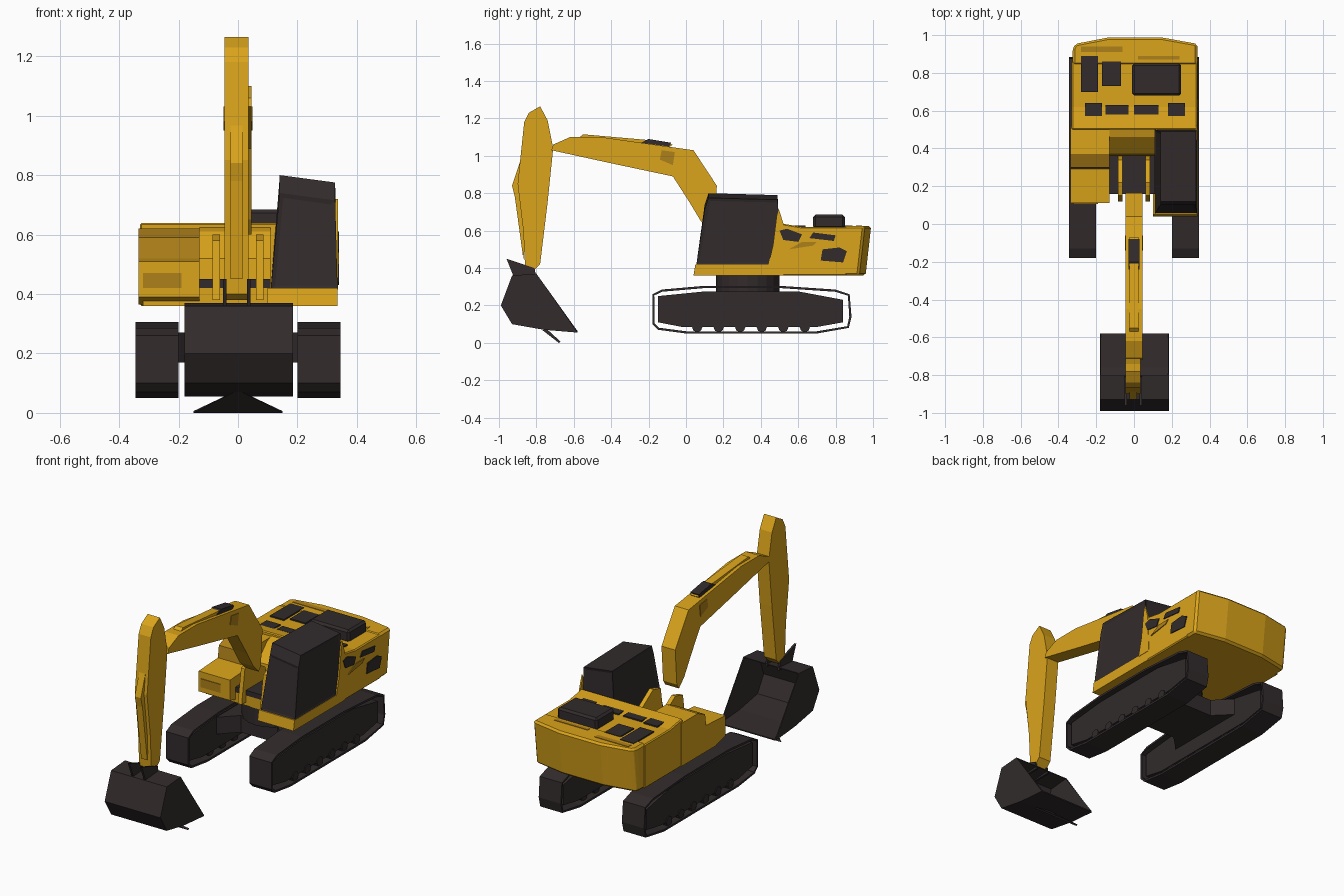
import bpy, bmesh, math
from mathutils import Vector

if "Cube" in bpy.data.objects:
    bpy.data.objects.remove(bpy.data.objects["Cube"])


def material(name, rgb):
    m = bpy.data.materials.new(name)
    m.use_nodes = True
    m.diffuse_color = (*rgb, 1)
    m.node_tree.nodes["Principled BSDF"].inputs["Base Color"].default_value = (*rgb, 1)
    return m


YELLOW = material("machine yellow", (0.7, 0.37, 0.011))
WORN = material("worn yellow", (0.43, 0.22, 0.01))
DARK = material("dark steel", (0.032, 0.024, 0.025))


def finish(name, bm, mat, bevel=0):
    bmesh.ops.recalc_face_normals(bm, faces=bm.faces)
    me = bpy.data.meshes.new(name)
    bm.to_mesh(me)
    bm.free()
    me.materials.append(mat)
    ob = bpy.data.objects.new(name, me)
    bpy.context.collection.objects.link(ob)
    if bevel:
        mod = ob.modifiers.new("edge", "BEVEL")
        mod.width = bevel
        mod.segments = 1
    return ob


def prism(name, pts, a, b, mat, bevel=0, plan=False):
    """Extrude a side (y, z) outline along x, or a plan (x, y) outline along z."""
    bm = bmesh.new()
    def place(p, d):
        return (p[0], p[1], d) if plan else (d, p[0], p[1])
    face = bm.faces.new([bm.verts.new(place(p, a)) for p in pts])
    res = bmesh.ops.extrude_face_region(bm, geom=[face])
    move = Vector((0, 0, b - a) if plan else (b - a, 0, 0))
    bmesh.ops.translate(bm, vec=move, verts=[v for v in res["geom"] if isinstance(v, bmesh.types.BMVert)])
    return finish(name, bm, mat, bevel)


def box(name, x, y, z, mat, bevel=0):
    outline = [(y[0], z[0]), (y[1], z[0]), (y[1], z[1]), (y[0], z[1])]
    return prism(name, outline, x[0], x[1], mat, bevel)


def rod(name, start, end, radius, mat, sides=12):
    p, q = Vector(start), Vector(end)
    bm = bmesh.new()
    bmesh.ops.create_cone(bm, cap_ends=True, segments=sides, radius1=radius, radius2=radius, depth=(q - p).length)
    ob = finish(name, bm, mat)
    ob.location = (p + q) / 2
    ob.rotation_euler = (q - p).to_track_quat("Z", "Y").to_euler()
    return ob


# Crawler tracks: belt around a solid frame, with rollers below
loop = [(-0.18, 0.1), (-0.15, 0.07), (0.0, 0.05), (0.7, 0.05), (0.87, 0.08), (0.885, 0.14),
        (0.875, 0.26), (0.8, 0.285), (0.5, 0.305), (0.1, 0.305), (-0.13, 0.285), (-0.18, 0.26)]
for side, s in (("left", 1), ("right", -1)):
    belt = prism(side + "_track_belt", loop, s * 0.2, s * 0.345, DARK)
    bm = bmesh.new()
    bm.from_mesh(belt.data)
    bm.normal_update()
    bmesh.ops.delete(bm, geom=[f for f in bm.faces if abs(f.normal.x) > 0.9], context="FACES_ONLY")
    bm.to_mesh(belt.data)
    bm.free()
    belt.modifiers.new("thickness", "SOLIDIFY").thickness = 0.012
    prism(side + "_track_frame", [(-0.15, 0.11), (-0.02, 0.085), (0.7, 0.085), (0.84, 0.11), (0.84, 0.23),
                                  (0.6, 0.275), (0.1, 0.275), (-0.15, 0.25)],
          s * 0.215, s * 0.33, DARK)
    for i in range(6):
        y = 0.06 + i * 0.115
        rod(side + "_road_roller", (s * 0.22, y, 0.085), (s * 0.335, y, 0.085), 0.028, DARK, 8)

# Central undercarriage and slewing ring
prism("carriage_frame", [(-0.22, 0.1), (-0.12, 0.2), (0.12, 0.2), (0.22, 0.1),
                         (0.22, 0.62), (0.12, 0.52), (-0.12, 0.52), (-0.22, 0.62)],
      0.17, 0.27, DARK, plan=True)
rod("slewing_ring", (0, 0.33, 0.26), (0, 0.33, 0.37), 0.17, DARK, 20)

# Upper body floor, engine housing and counterweight
box("platform", (-0.32, 0.32), (0.16, 0.85), (0.36, 0.42), YELLOW)
prism("engine_housing", [(0.5, 0.36), (0.86, 0.36), (0.86, 0.62), (0.62, 0.62), (0.5, 0.64)],
      -0.33, 0.335, YELLOW, 0.006)
weight = prism("counterweight", [(-0.325, 0.84), (0.335, 0.84), (0.335, 0.955), (0.14, 0.99),
                                 (-0.13, 0.99), (-0.31, 0.955), (-0.325, 0.93)],
               0.36, 0.625, YELLOW, 0.012, plan=True)
for v in weight.data.vertices:
    if v.co.y > 0.9 and v.co.z < 0.4:
        v.co.y -= 0.03

# Tool box and tank ahead of the engine on the right, with a worn tank slope
deck = prism("right_deck", [(0.11, 0.39), (0.2, 0.365), (0.52, 0.365), (0.52, 0.62), (0.37, 0.62), (0.3, 0.59),
                            (0.29, 0.52), (0.11, 0.51)], -0.335, -0.13, YELLOW)
deck.data.materials.append(WORN)
for f in deck.data.polygons:
    if f.center.z > 0.54 and f.center.y < 0.36 and abs(f.normal.x) < 0.5:
        f.material_index = 1
box("tool_box_panel", (-0.32, -0.19), (0.106, 0.115), (0.42, 0.47), WORN)

# Boom mounting well with its rear cover and brackets
box("boom_well", (-0.13, 0.11), (0.16, 0.4), (0.42, 0.45), DARK)
prism("boom_cover", [(0.36, 0.42), (0.52, 0.42), (0.52, 0.63), (0.46, 0.61), (0.37, 0.52)], -0.13, 0.11, YELLOW)
for x in (-0.085, 0.06):
    prism("boom_bracket", [(0.12, 0.38), (0.38, 0.38), (0.34, 0.52), (0.22, 0.6), (0.15, 0.58)],
          x, x + 0.025, YELLOW)

# Cab with recessed glass on every upright side
prism("cab_sill", [(0.04, 0.36), (0.52, 0.36), (0.52, 0.42), (0.05, 0.42)], 0.1, 0.335, YELLOW)
cab = prism("cab", [(0.055, 0.415), (0.5, 0.415), (0.49, 0.79), (0.12, 0.8), (0.1, 0.74)], 0.11, 0.335, DARK)
bm = bmesh.new()
bm.from_mesh(cab.data)
for v in bm.verts:
    if v.co.z > 0.7:
        v.co.z -= 0.025 if v.co.x > 0.25 else 0
        v.co.x += 0.03 if v.co.x < 0.2 else -0.008
bm.normal_update()
walls = [f for f in bm.faces if abs(f.normal.z) < 0.4 and f.calc_area() > 0.03]
bmesh.ops.inset_individual(bm, faces=walls, thickness=0.02, depth=-0.005)
bm.to_mesh(cab.data)
bm.free()
prism("cab_rear_pillar", [(0.44, 0.415), (0.53, 0.415), (0.52, 0.64), (0.495, 0.72), (0.485, 0.68), (0.465, 0.52)],
      0.328, 0.337, YELLOW)

# Engine cover, roof vents and worn roof strips
box("engine_cover", (-0.01, 0.25), (0.68, 0.85), (0.61, 0.685), DARK, 0.012)
for x0, x1, y0, y1, mat in ((-0.26, -0.17, 0.57, 0.64, DARK), (-0.15, -0.03, 0.58, 0.63, DARK),
                            (0.0, 0.13, 0.58, 0.63, DARK), (0.18, 0.27, 0.57, 0.64, DARK),
                            (-0.28, -0.19, 0.7, 0.89, DARK), (-0.17, -0.07, 0.73, 0.86, DARK),
                            (-0.28, -0.06, 0.91, 0.94, WORN), (0.02, 0.24, 0.87, 0.89, WORN)):
    box("roof_panel", (x0, x1), (y0, y1), (0.62, 0.628), mat)

# Flank vents and worn patches on the cab side
for mat, outline in ((DARK, [(0.72, 0.44), (0.84, 0.43), (0.86, 0.49), (0.82, 0.51), (0.73, 0.5)]),
                     (DARK, [(0.5, 0.6), (0.52, 0.55), (0.6, 0.54), (0.62, 0.58), (0.54, 0.61)]),
                     (DARK, [(0.66, 0.56), (0.79, 0.545), (0.8, 0.575), (0.68, 0.59)]),
                     (WORN, [(0.55, 0.5), (0.68, 0.52), (0.7, 0.54), (0.62, 0.54)])):
    prism("flank_panel", outline, 0.333, 0.34, mat)

# Bent boom tapering to its foot, with a raised cylinder along the top
prism("boom", [(-0.72, 1.03), (-0.4, 0.96), (-0.07, 0.89), (0.02, 0.75), (0.08, 0.65), (0.13, 0.6), (0.15, 0.63),
               (0.165, 0.84), (0.04, 1.03), (-0.1, 1.05), (-0.45, 1.1), (-0.62, 1.1), (-0.71, 1.06)],
      -0.045, 0.045, YELLOW)
prism("boom_side_patch", [(-0.14, 0.98), (-0.07, 0.95), (-0.06, 1.02), (-0.13, 1.03)], -0.048, 0.048, WORN)
prism("stick_cylinder", [(-0.58, 1.09), (-0.1, 1.04), (-0.07, 1.06), (-0.15, 1.08), (-0.55, 1.115)],
      -0.025, 0.025, YELLOW)
prism("cylinder_mount", [(-0.24, 1.07), (-0.09, 1.05), (-0.08, 1.07), (-0.2, 1.09)], -0.028, 0.028, DARK)

# Stick with bucket cylinder and linkage
prism("stick", [(-0.78, 1.265), (-0.74, 1.19), (-0.71, 1.04), (-0.74, 0.75), (-0.78, 0.42), (-0.82, 0.38),
                (-0.86, 0.4), (-0.87, 0.6), (-0.9, 0.85), (-0.865, 1.18), (-0.84, 1.23)],
      -0.045, 0.035, YELLOW)
prism("bucket_cylinder", [(-0.87, 1.02), (-0.93, 0.84), (-0.915, 0.78), (-0.87, 0.45), (-0.85, 0.6)],
      -0.025, 0.015, YELLOW)
for x in (-0.05, 0.03):
    prism("bucket_link", [(-0.96, 0.45), (-0.9, 0.43), (-0.81, 0.4), (-0.8, 0.35), (-0.92, 0.35)],
          x, x + 0.012, DARK)

# Open bucket: the mouth faces the machine
bucket = prism("bucket", [(-0.8, 0.37), (-0.93, 0.36), (-0.99, 0.2), (-0.93, 0.1), (-0.76, 0.07), (-0.58, 0.055)],
               -0.18, 0.185, DARK)
bm = bmesh.new()
bm.from_mesh(bucket.data)
bm.normal_update()
mouth = max(bm.faces, key=lambda f: f.normal.y)
bmesh.ops.delete(bm, geom=[mouth], context="FACES_ONLY")
bm.to_mesh(bucket.data)
bm.free()
bucket.modifiers.new("plate_thickness", "SOLIDIFY").thickness = 0.008
wear = prism("bucket_wear_plate", [(-0.77, 0.07), (-0.68, 0.0), (-0.67, 0.006), (-0.74, 0.07)], -0.15, 0.15, DARK)
for v in wear.data.vertices:
    if v.co.z > 0.03:
        v.co.x *= 0.1
